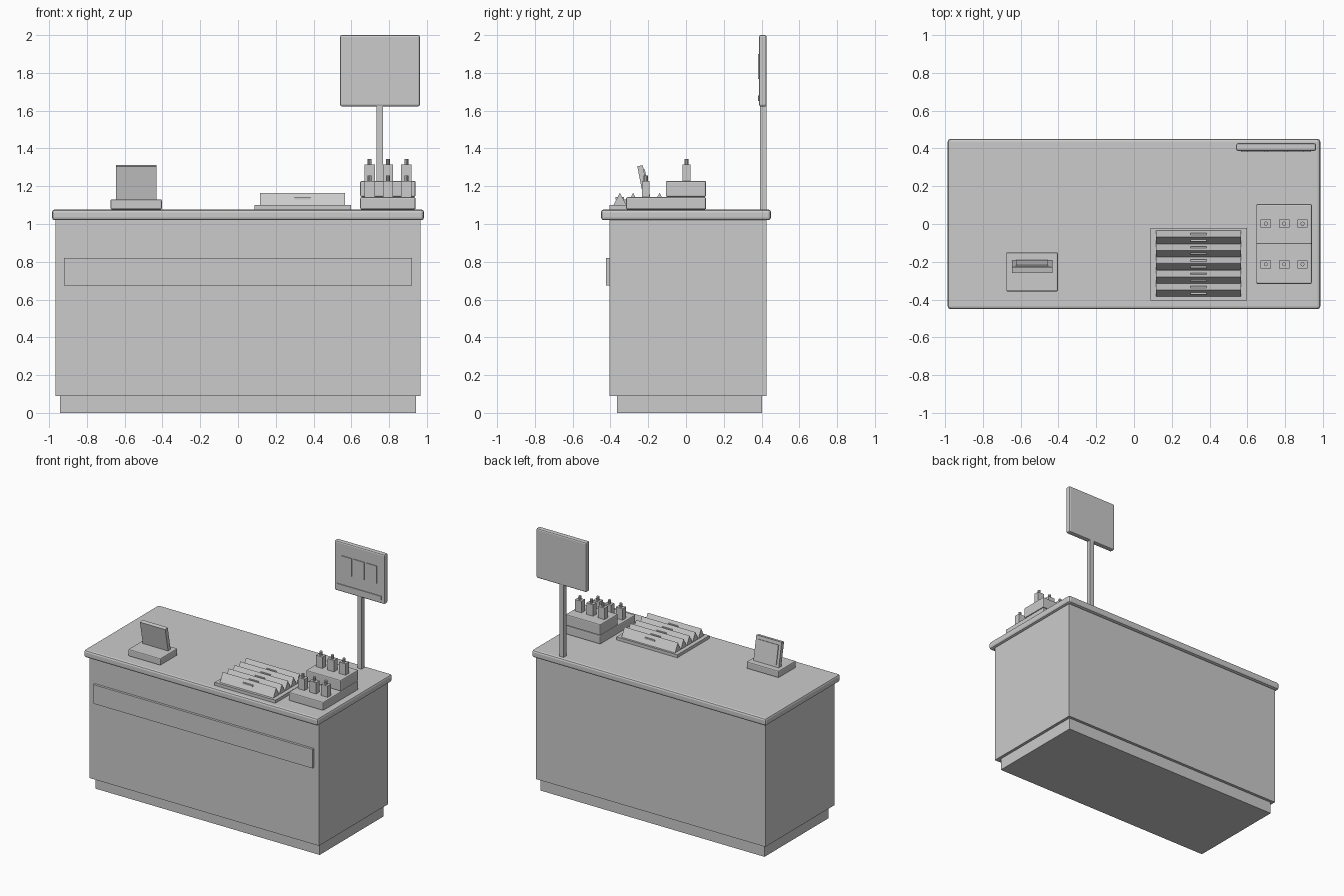
import bpy, bmesh, math

if "Cube" in bpy.data.objects:
    bpy.data.objects.remove(bpy.data.objects["Cube"])


def box(name, x, y, z, bevel=0, rot_x=0):
    """Box from (min, max) ranges per axis, with optional rounded edges."""
    size = [r[1] - r[0] for r in (x, y, z)]
    bm = bmesh.new()
    bmesh.ops.create_cube(bm, size=1)
    bmesh.ops.scale(bm, vec=size, verts=bm.verts)
    obj = add(name, bm)
    obj.location = [(r[0] + r[1]) / 2 for r in (x, y, z)]
    obj.rotation_euler.x = rot_x
    if bevel:
        mod = obj.modifiers.new("bevel", 'BEVEL')
        mod.width = bevel
        mod.segments = 2
    return obj


def add(name, bm):
    mesh = bpy.data.meshes.new(name)
    bm.to_mesh(mesh)
    bm.free()
    obj = bpy.data.objects.new(name, mesh)
    bpy.context.collection.objects.link(obj)
    return obj


def prism(name, x, y, z):
    """Triangular ridge running along x."""
    bm = bmesh.new()
    ym = (y[0] + y[1]) / 2
    ends = [[bm.verts.new((px, py, pz)) for py, pz in
             ((y[0], z[0]), (y[1], z[0]), (ym, z[1]))] for px in x]
    a, b = ends
    bm.faces.new(a[::-1])
    bm.faces.new(b)
    for i in range(3):
        j = (i + 1) % 3
        bm.faces.new((a[i], a[j], b[j], b[i]))
    bmesh.ops.recalc_face_normals(bm, faces=bm.faces)
    return add(name, bm)


def bottle(name, x, y, z):
    """Square bottle with a small round neck."""
    box(name + "_body", (x - .0275, x + .0275), (y - .021, y + .021), (z, z + .088))
    bm = bmesh.new()
    bmesh.ops.create_cone(bm, cap_ends=True, segments=10, radius1=.011,
                          radius2=.011, depth=.03)
    add(name + "_neck", bm).location = (x, y, z + .101)


# Counter
box("plinth", (-.943, .943), (-.365, .403), (0, .09))
box("cabinet", (-.965, .965), (-.405, .425), (.09, 1.025))
box("front_panel", (-.922, .922), (-.423, -.40), (.675, .82))
box("countertop", (-.985, .985), (-.45, .45), (1.02, 1.077), .015)

# Menu sign on a post
box("sign_post", (.733, .767), (.391, .425), (1.07, 1.64))
box("sign_board", (.54, .963), (.387, .427), (1.622, 2.0), .01)
for i in range(3):
    x0 = .60 + i * .105
    box(f"sign_tile_{i}", (x0, x0 + .09), (.381, .39), (1.767, 1.9))
box("sign_strip", (.565, .935), (.381, .39), (1.65, 1.68))

# Till with a screen leaning to the front
box("till_base", (-.675, -.403), (-.357, -.15), (1.077, 1.13), .007)
tilt = math.radians(11)
box("till_housing", (-.645, -.432), (-.24, -.21), (1.12, 1.31), 0, tilt)
box("till_screen", (-.625, -.455), (-.212, -.204), (1.145, 1.289), 0, tilt)

# Display tray with ridges and labels
box("ridge_tray", (.087, .598), (-.405, -.02), (1.075, 1.1))
for i in range(5):
    yc = -.07 - i * .07
    prism(f"ridge_{i}", (.117, .567), (yc - .035, yc + .035), (1.099, 1.165))
    box(f"ridge_label_{i}", (.30, .383), (yc - .022, yc + .022), (1.131, 1.142))

# Stepped stand with two rows of bottles
box("stand_lower", (.647, .94), (-.317, .106), (1.077, 1.142), .007)
box("stand_upper", (.647, .94), (-.107, .106), (1.144, 1.228), .007)
for row, (y, z) in enumerate(((.002, 1.227), (-.213, 1.14))):
    for i in range(3):
        bottle(f"bottle_{row}_{i}", .697 + i * .097, y, z)
